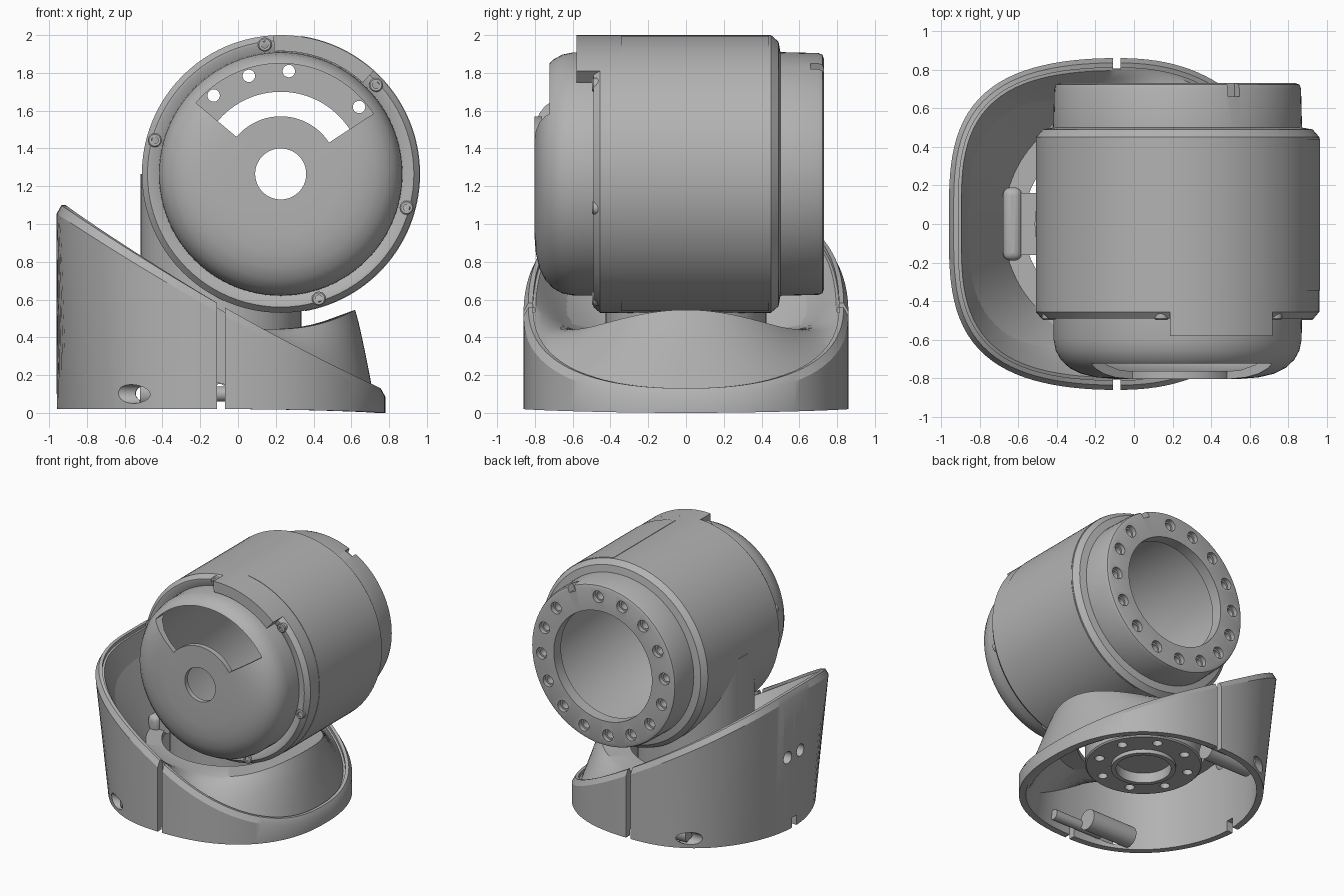
import bpy, bmesh
from math import sin, cos, tau, radians, sqrt
from mathutils import Vector

if "Cube" in bpy.data.objects:
    bpy.data.objects.remove(bpy.data.objects["Cube"], do_unlink=True)

grey = bpy.data.materials.new("plain_grey")
grey.use_nodes = True
grey.diffuse_color = (0.45, 0.45, 0.45, 1)
grey.node_tree.nodes["Principled BSDF"].inputs["Base Color"].default_value = (0.45, 0.45, 0.45, 1)

BODY = Vector((0.226, 0, 1.265))   # barrel axis, along y
BASE = Vector((-0.09, 0, 0))       # neck and base axis, along z


def loft(name, sections, wrap):
    """Skin a row of closed cross-sections, joined end to end or capped."""
    bm = bmesh.new()
    rows = [[bm.verts.new(p) for p in s] for s in sections]
    n, m = len(rows), len(rows[0])
    for i in range(n if wrap else n - 1):
        a, b = rows[i], rows[(i + 1) % n]
        for j in range(m):
            k = (j + 1) % m
            bm.faces.new((a[j], a[k], b[k], b[j]))
    if not wrap:
        bm.faces.new(rows[0])
        bm.faces.new(rows[-1])
    bmesh.ops.remove_doubles(bm, verts=bm.verts, dist=1e-5)
    loose = [e for e in bm.edges if not e.link_faces]
    bmesh.ops.delete(bm, geom=loose, context='EDGES')
    bmesh.ops.recalc_face_normals(bm, faces=bm.faces)
    mesh = bpy.data.meshes.new(name)
    bm.to_mesh(mesh)
    bm.free()
    mesh.materials.append(grey)
    obj = bpy.data.objects.new(name, mesh)
    bpy.context.collection.objects.link(obj)
    return obj


def polar(centre, axis, r, a, h):
    c, s = r * cos(a), r * sin(a)
    offset = {'X': (h, c, s), 'Y': (c, h, s), 'Z': (c, s, h)}[axis]
    return Vector(centre) + Vector(offset)


def lathe(name, profile, centre, axis='Y', n=32):
    return loft(name, [[polar(centre, axis, r, tau * i / n, h) for r, h in profile]
                       for i in range(n)], True)


def rod(name, r, h0, h1, centre, axis='Y', n=32):
    return lathe(name, [(0, h0), (r, h0), (r, h1), (0, h1)], centre, axis, n)


def sector(name, r0, r1, a0, a1, y0, y1, n=32):
    profile = [(r0, y0), (r1, y0), (r1, y1), (r0, y1)]
    return loft(name, [[polar(BODY, 'Y', r, radians(a0 + (a1 - a0) * i / n), h)
                        for r, h in profile] for i in range(n + 1)], False)


def box(name, lo, hi):
    return loft(name, [[(x, lo[1], lo[2]), (x, hi[1], lo[2]), (x, hi[1], hi[2]), (x, lo[1], hi[2])]
                       for x in (lo[0], hi[0])], False)


def activate(obj):
    bpy.ops.object.select_all(action='DESELECT')
    obj.select_set(True)
    bpy.context.view_layer.objects.active = obj


def cut(obj, cutters):
    activate(obj)
    for c in cutters:
        mod = obj.modifiers.new("cut", 'BOOLEAN')
        mod.operation, mod.solver, mod.object = 'DIFFERENCE', 'EXACT', c
        bpy.ops.object.modifier_apply(modifier=mod.name)
        bpy.data.objects.remove(c, do_unlink=True)


def smooth(obj, angle=30):
    activate(obj)
    bpy.ops.object.shade_smooth_by_angle(angle=radians(angle))


# Hollow barrel with domed front and flanged back
barrel = lathe("barrel", [
    (.135, -.803), (.32, -.803), (.42, -.795), (.5, -.776), (.56, -.746), (.605, -.704),
    (.632, -.655), (.643, -.6), (.645, -.47), (.69, -.49), (.705, -.49), (.735, -.455),
    (.735, .45), (.70, .49), (.645, .50), (.64, .70), (.632, .722), (.61, .73),
    (.435, .73), (.435, .64), (.6, .64), (.6, -.58), (.56, -.67), (.48, -.73),
    (.38, -.76), (.135, -.765)], BODY, 'Y', 96)
cutters = [sector("window_cutter", .305, .585, 33, 140, -.9, -.5)]
for k in range(16):
    angle = 40.5 + 22.5 * k
    spot = polar(BODY, 'Y', .546, radians(angle), 0)
    if k == 1:
        # A locating notch takes the place of one screw
        cutters.append(sector("notch_cutter", .59, .7, angle - 3, angle + 3, .66, .8, 2))
    else:
        cutters.append(lathe("screw_hole_cutter", [(0, .55), (.033, .55), (.033, .695),
                             (.046, .695), (.046, .8), (0, .8)], spot, 'Y', 20))
cut(barrel, cutters)
smooth(barrel)

# Raised lug on the front edge and thin side cover
lug = sector("front_lug", .65, .735, 48, 93, -.58, -.44)
smooth(lug)
cover = sector("side_cover", .73, .738, -80, 81.5, -.345, .44, 64)
smooth(cover)

# Socket screws around the front edge
for i, angle in enumerate((-73, -15, 43, 97, 165)):
    spot = polar(BODY, 'Y', .69, radians(angle), -.485)
    screw = lathe(f"front_screw_{i + 1}", [(0, .05), (.037, .05), (.037, -.006), (.031, -.012),
                  (.018, -.012), (.018, .012), (0, .012)], spot, 'Y', 18)
    smooth(screw)

# Neck joining the barrel to the base, with a bolt ring and collar underneath
neck = lathe("neck", [(0, .3), (.2, .3), (.2, .22), (.235, .22), (.235, .25), (.415, .25),
                      (.425, .26), (.425, 1.265), (0, 1.265)], BASE, 'Z', 64)
cutters = [rod("barrel_cutter", .7, -1, 1, BODY, 'Y', 96)]
for k in range(8):
    spot = polar(BASE, 'Z', .335, tau * (k + .5) / 8, 0)
    cutters.append(rod("bolt_cutter", .036, .2, .33, spot, 'Z', 16))
cut(neck, cutters)
smooth(neck)

# Latch knob on the neck
box("latch_stem", (-.6, -.16, .43), (-.49, .16, .53))
knob = box("latch_knob", (-.68, -.19, .41), (-.58, .19, .55))
bevel = knob.modifiers.new("round", 'BEVEL')
bevel.width, bevel.segments = .04, 4
smooth(knob)


def saddle(x):
    """Height of the seat that follows the underside of the barrel."""
    d = max(0, x - BODY.x)
    return BODY.z - sqrt(.82 ** 2 - d * d)


def outline(c, s, n):
    """Radius of the base's rounded-square plan."""
    return ((abs(c) / .87) ** n + (abs(s) / .86) ** n) ** (-1 / n)


def base_section(a):
    c, s = cos(a), sin(a)
    front, rear = max(0, c), max(0, -c)
    # Nearly round at the foot, squarer at the tall rim
    outer = outline(c, s, 2.3 + .85 * rear)
    bottom = outline(c, s, 2.3 - .35 * rear)
    u = outer * c
    rim = .57 - .557 * u + .06 * u * u
    crest = .6 + .11 * front
    lip = outer - .065
    top = saddle(BASE.x + crest * c)
    low = saddle(BASE.x + .48 * c)
    foot = .02 - .02 * front ** 2
    pts = [(bottom, foot), (outer, rim - .045), (outer - .025, rim), (outer - .05, rim),
           (outer - .05, rim - .025), (lip, rim - .025)]
    for t in (.8, .6, .4, .2, 0):
        pts.append((crest + (lip - crest) * t,
                    top + (rim - .025 - top) * t ** (1.45 - .3 * c)))
    pts += [(.48, low), (.48, low - .04), (crest - .03, top - .04),
            (outer - .08, max(foot + .015, rim - .15)), (bottom - .05, foot)]
    return [polar(BASE, 'Z', r, a, h) for r, h in pts]


# Slanted base shell with a scooped seat
base = loft("base_shell", [base_section(tau * i / 128) for i in range(128)], True)
cutters = [box("wall_notch_cutter", (-1.1, -.03, -.1), (-.85, .03, .1))]
for side in (-1, 1):
    lo, hi = sorted((side * .8, side * 1.0))
    cutters.append(box("slit_cutter", (-.11, lo, -.1), (-.07, hi, .9)))
    cutters.append(rod("clamp_cutter", .05, -.66, -.3, (0, side * .745, .1), 'X', 24))
    cutters.append(rod("wall_hole_cutter", .048, -1.1, -.8, (0, side * .08, .6), 'X', 20))
cut(base, cutters)
smooth(base)

# Bosses behind the clamp holes, and clamp screws bridging the slits
for side, label in ((-1, "front"), (1, "back")):
    smooth(rod(f"{label}_clamp_boss", .08, -.52, -.12, (0, side * .672, .105), 'X', 24))
    smooth(rod(f"{label}_clamp_screw", .04, -.32, .12, (0, side * .765, .1), 'X', 20))
